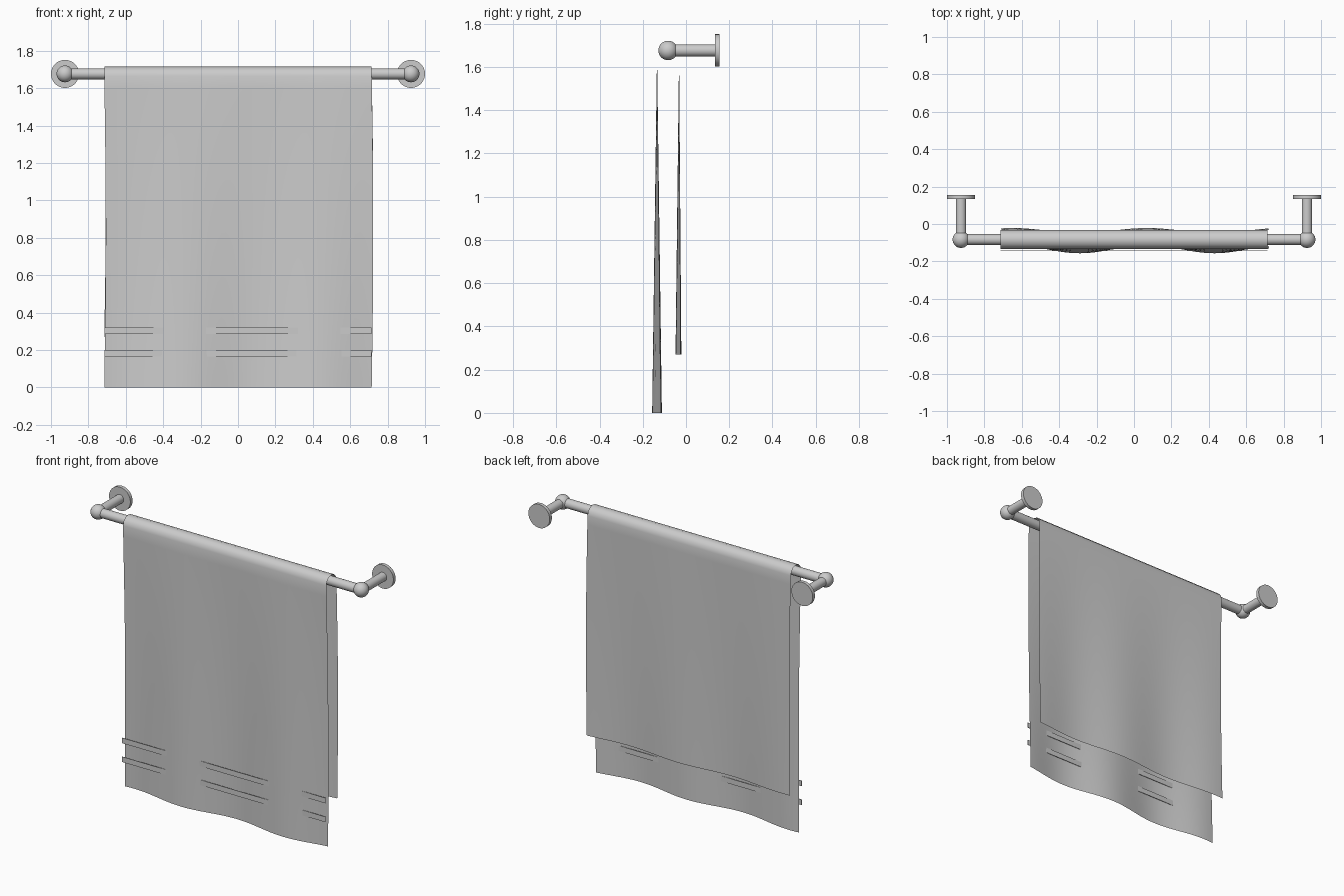
import bpy, math

if "Cube" in bpy.data.objects:
    bpy.data.objects.remove(bpy.data.objects["Cube"])

BAR_Y, BAR_Z, POST_X = -0.083, 1.676, 0.925
HALF_W = 0.715


def smooth(ob, angle=30):
    bpy.ops.object.select_all(action='DESELECT')
    ob.select_set(True)
    bpy.context.view_layer.objects.active = ob
    bpy.ops.object.shade_smooth_by_angle(angle=math.radians(angle))


def cylinder(name, r, depth, loc, rot):
    bpy.ops.mesh.primitive_cylinder_add(vertices=32, radius=r, depth=depth,
                                        location=loc, rotation=rot)
    ob = bpy.context.object
    ob.name = name
    smooth(ob)


# Rail and its two wall brackets
cylinder("rail", 0.029, 2 * POST_X, (0, BAR_Y, BAR_Z), (0, math.pi / 2, 0))
for side, s in (("left", -1), ("right", 1)):
    x = s * POST_X
    bpy.ops.mesh.primitive_uv_sphere_add(segments=32, ring_count=16, radius=0.045,
                                         location=(x, BAR_Y, BAR_Z))
    bpy.context.object.name = "end_ball_" + side
    smooth(bpy.context.object)
    front, back = BAR_Y, 0.14
    cylinder("post_" + side, 0.028, back - front,
             (x, (front + back) / 2, BAR_Z), (math.pi / 2, 0, 0))
    cylinder("wall_flange_" + side, 0.075, 0.022,
             (x, 0.144, BAR_Z), (math.pi / 2, 0, 0))

# Towel profile: (y, z, wave amplitude, sideways drift), front hem over rail to back hem
FOLD_Z, FOLD_R, ROWS, COLS, ARC = 1.664, 0.051, 24, 60, 6
profile = []
for i in range(ROWS):
    t = 1 - i / ROWS
    profile.append((BAR_Y - FOLD_R, FOLD_Z * (1 - t), 0.0225 * t,
                    0.008 * math.sin(math.pi * t)))
for i in range(ARC + 1):
    a = math.pi * (1 - i / ARC)
    profile.append((BAR_Y + FOLD_R * math.cos(a), FOLD_Z + FOLD_R * math.sin(a), 0, 0))
for i in range(1, ROWS + 1):
    t = i / ROWS
    profile.append((BAR_Y + FOLD_R - 0.003 * t, FOLD_Z + (0.27 - FOLD_Z) * t, 0.0135 * t,
                    0.008 * math.sin(math.pi * t)))

# Towel sheet: the profile swept across with gentle folds growing towards the hems
verts, faces = [], []
for y, z, amp, drift in profile:
    for c in range(COLS + 1):
        x = HALF_W * (2 * c / COLS - 1)
        wave = -amp * math.cos(2 * math.pi * (x + 0.29) / 0.72)
        verts.append((x + drift, y + wave, z))
n = COLS + 1
for r in range(len(profile) - 1):
    for c in range(COLS):
        a = r * n + c
        faces.append((a, a + 1, a + n + 1, a + n))
mesh = bpy.data.meshes.new("towel")
mesh.from_pydata(verts, [], faces)
towel = bpy.data.objects.new("towel", mesh)
bpy.context.collection.objects.link(towel)
smooth(towel, 40)

# Two flat woven bands near the front hem
for i, z in enumerate((0.182, 0.302)):
    bpy.ops.mesh.primitive_cube_add(size=1, location=(0, -0.1425, z))
    band = bpy.context.object
    band.name = "band_%d" % (i + 1)
    band.scale = (2 * HALF_W, 0.003, 0.034)
